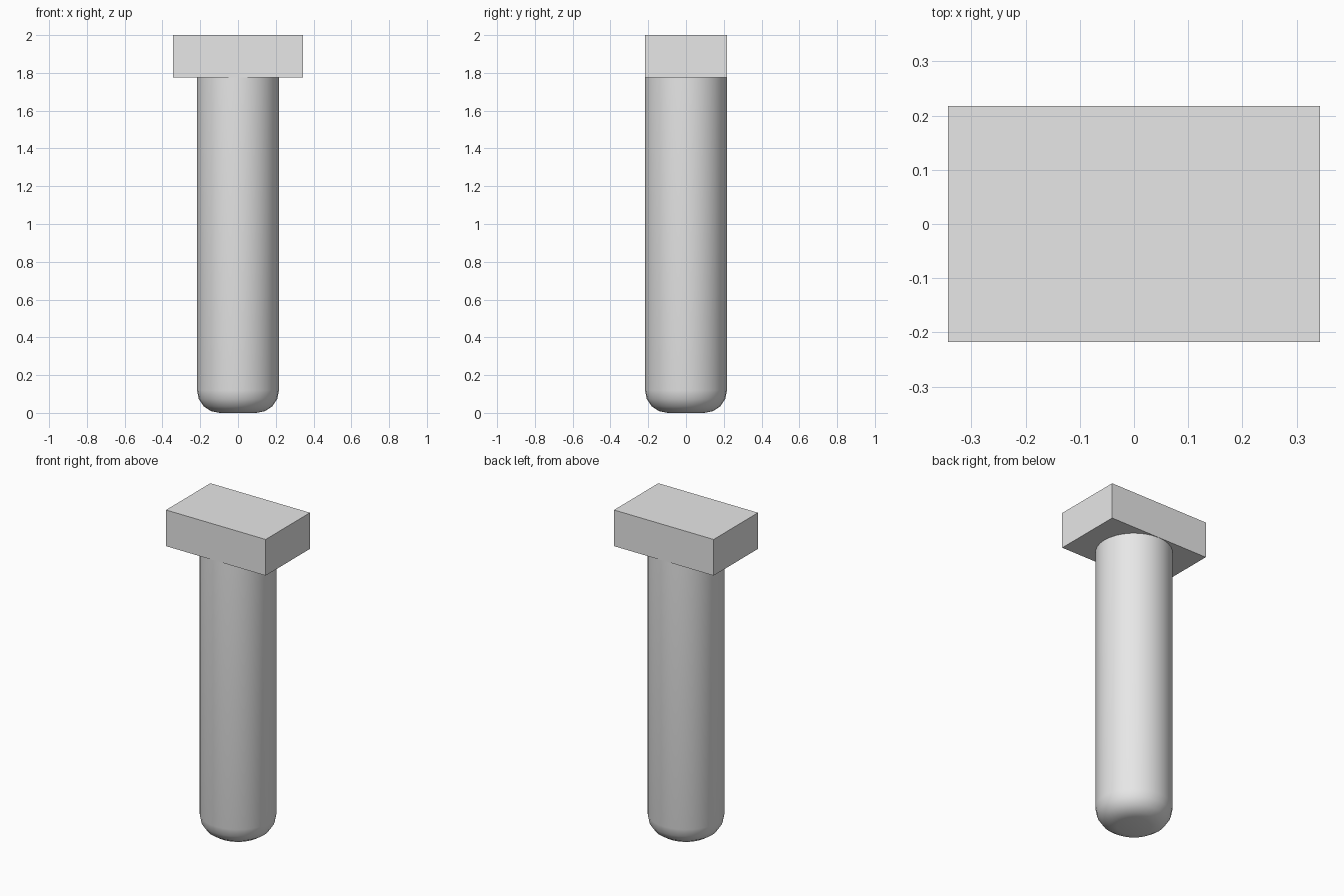
import bpy
import bmesh
import math

cube = bpy.data.objects.get("Cube")
if cube:
    bpy.data.objects.remove(cube, do_unlink=True)

steel = bpy.data.materials.new("grey_steel")
steel.use_nodes = True
colour = (0.8, 0.8, 0.8, 1)
steel.diffuse_color = colour
steel.node_tree.nodes["Principled BSDF"].inputs["Base Color"].default_value = colour

RADIUS = 0.217
FILLET = 0.12
HEAD_BOTTOM = 1.775


def add_object(name, bm):
    mesh = bpy.data.meshes.new(name)
    bmesh.ops.recalc_face_normals(bm, faces=bm.faces)
    bm.to_mesh(mesh)
    bm.free()
    mesh.materials.append(steel)
    obj = bpy.data.objects.new(name, mesh)
    bpy.context.collection.objects.link(obj)
    return obj


# Rectangular head
bm = bmesh.new()
bmesh.ops.create_cube(bm, size=1)
height = 2 - HEAD_BOTTOM
bmesh.ops.scale(bm, vec=(0.686, 0.436, height), verts=bm.verts)
bmesh.ops.translate(bm, vec=(0, 0, HEAD_BOTTOM + height / 2), verts=bm.verts)
add_object("bolt_head", bm)

# Round shaft with a filleted lower end, spun from a profile
bm = bmesh.new()
points = [(0, 0)]
for i in range(5):
    a = math.pi / 2 * i / 4
    points.append((RADIUS - FILLET + FILLET * math.sin(a), FILLET * (1 - math.cos(a))))
points += [(RADIUS, HEAD_BOTTOM + 0.02), (0, HEAD_BOTTOM + 0.02)]
verts = [bm.verts.new((r, 0, z)) for r, z in points]
edges = [bm.edges.new(pair) for pair in zip(verts, verts[1:])]
bmesh.ops.spin(bm, geom=verts + edges, cent=(0, 0, 0), axis=(0, 0, 1),
               angle=math.tau, steps=32)
bmesh.ops.remove_doubles(bm, verts=bm.verts, dist=0.0001)
shaft = add_object("bolt_shaft", bm)

bpy.ops.object.select_all(action="DESELECT")
shaft.select_set(True)
bpy.context.view_layer.objects.active = shaft
bpy.ops.object.shade_smooth_by_angle(angle=math.radians(40))
